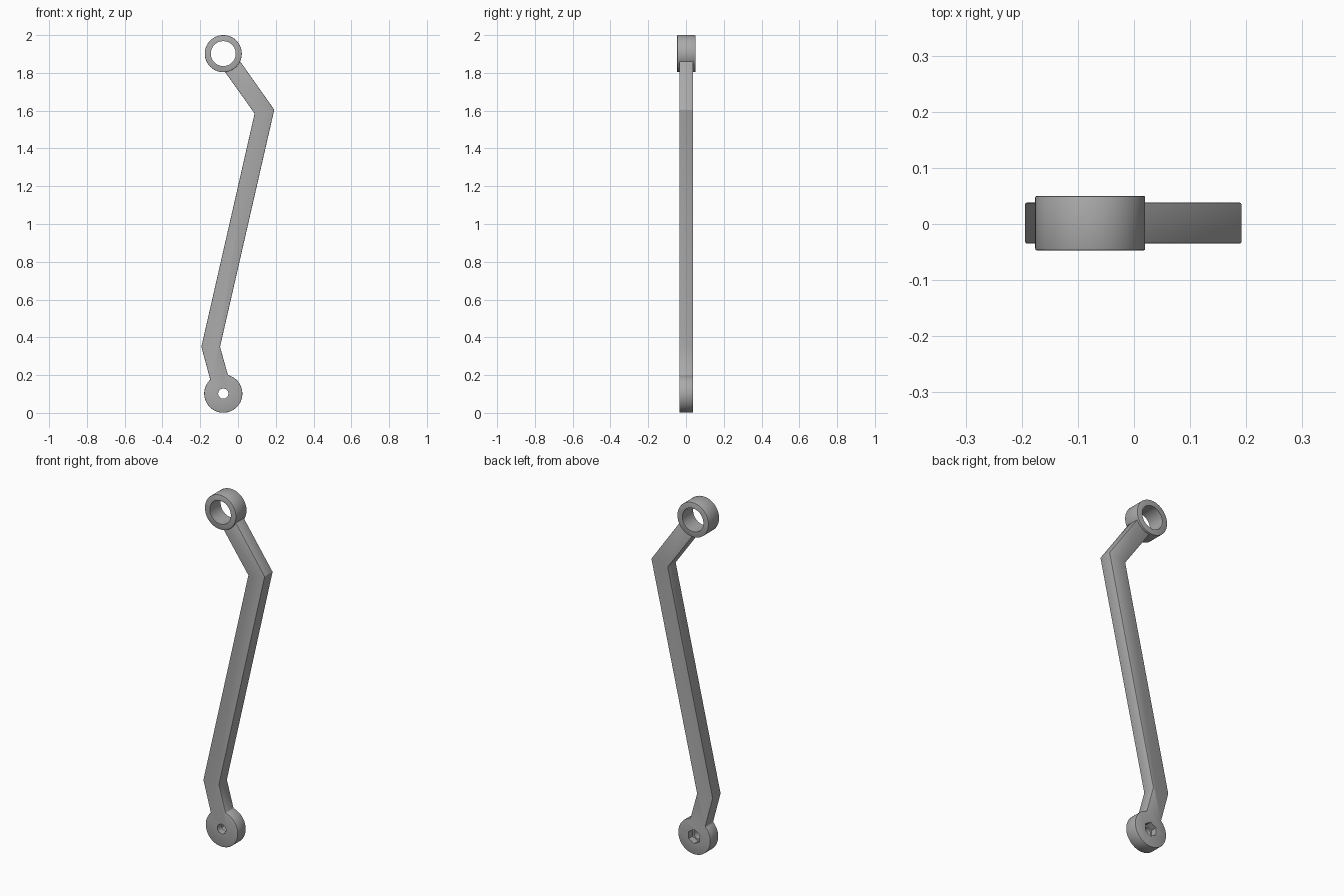
import bpy, bmesh
from math import sin, cos, pi, atan2

cube = bpy.data.objects.get("Cube")
if cube:
    bpy.data.objects.remove(cube, do_unlink=True)

grey = bpy.data.materials.new("grey_plastic")
grey.use_nodes = True
colour = (0.4, 0.4, 0.4, 1)
grey.diffuse_color = colour
grey.node_tree.nodes["Principled BSDF"].inputs["Base Color"].default_value = colour

EYE_X, LOW_Z, HIGH_Z = -0.078, 0.102, 1.902
R = 0.098


def arc(cx, cz, r, a0, a1, n):
    """Points along an arc in the XZ plane."""
    return [(cx + r * cos(a0 + (a1 - a0) * i / n),
             cz + r * sin(a0 + (a1 - a0) * i / n)) for i in range(n + 1)]


def circle(cx, cz, r, n, turn=0):
    return arc(cx, cz, r, turn, turn + 2 * pi, n)[:-1]


def prism(name, outline, y0, y1):
    """Extrude an XZ outline from y0 to y1."""
    bm = bmesh.new()
    face = bm.faces.new([bm.verts.new((x, y0, z)) for x, z in outline])
    out = bmesh.ops.extrude_face_region(bm, geom=[face])
    moved = [v for v in out["geom"] if isinstance(v, bmesh.types.BMVert)]
    bmesh.ops.translate(bm, verts=moved, vec=(0, y1 - y0, 0))
    bmesh.ops.recalc_face_normals(bm, faces=bm.faces)
    mesh = bpy.data.meshes.new(name)
    bm.to_mesh(mesh)
    bm.free()
    mesh.materials.append(grey)
    obj = bpy.data.objects.new(name, mesh)
    bpy.context.collection.objects.link(obj)
    return obj


def finish(obj, cutters):
    """Round the rims, cut the holes and shade smooth across the curves."""
    bevel = obj.modifiers.new("soft_edges", 'BEVEL')
    bevel.width, bevel.segments = 0.003, 2
    bevel.limit_method, bevel.angle_limit = 'ANGLE', pi / 4
    for cutter in cutters:
        cutter.hide_render = True
        cut = obj.modifiers.new("hole", 'BOOLEAN')
        cut.operation, cut.solver, cut.object = 'DIFFERENCE', 'EXACT', cutter
    bpy.context.view_layer.update()
    graph = bpy.context.evaluated_depsgraph_get()
    mesh = bpy.data.meshes.new_from_object(obj.evaluated_get(graph))
    obj.modifiers.clear()
    obj.data = mesh
    for cutter in cutters:
        bpy.data.objects.remove(cutter, do_unlink=True)
    bpy.ops.object.select_all(action='DESELECT')
    obj.select_set(True)
    bpy.context.view_layer.objects.active = obj
    bpy.ops.object.shade_smooth_by_angle(angle=pi / 6)


# Cranked arm with the lower disc in one outline
left_joint, right_joint = (-0.147, 0.176), (-0.054, 0.197)
a0 = atan2(left_joint[1] - LOW_Z, left_joint[0] - EYE_X)
a1 = atan2(right_joint[1] - LOW_Z, right_joint[0] - EYE_X) + 2 * pi
outline = arc(EYE_X, LOW_Z, R + 0.003, a0, a1, 64)
outline += [(-0.095, 0.35), (0.192, 1.605), (0.002, 1.874),
            (-0.078, 1.818), (0.088, 1.585), (-0.194, 0.35)]
arm = prism("arm", outline, -0.035, 0.038)

# Bolt hole and hexagonal nut pocket at the back
bolt = prism("bolt_cutter", circle(EYE_X, LOW_Z, 0.027, 32), -0.1, 0.1)
nut = prism("nut_cutter", circle(EYE_X, LOW_Z, 0.04, 6, pi / 2), 0.003, 0.1)
finish(arm, [bolt, nut])

# Upper ring
ring = prism("upper_ring", circle(EYE_X, HIGH_Z, R, 72), -0.047, 0.05)
bore = prism("bore_cutter", circle(EYE_X, HIGH_Z, 0.066, 64), -0.1, 0.1)
finish(ring, [bore])
